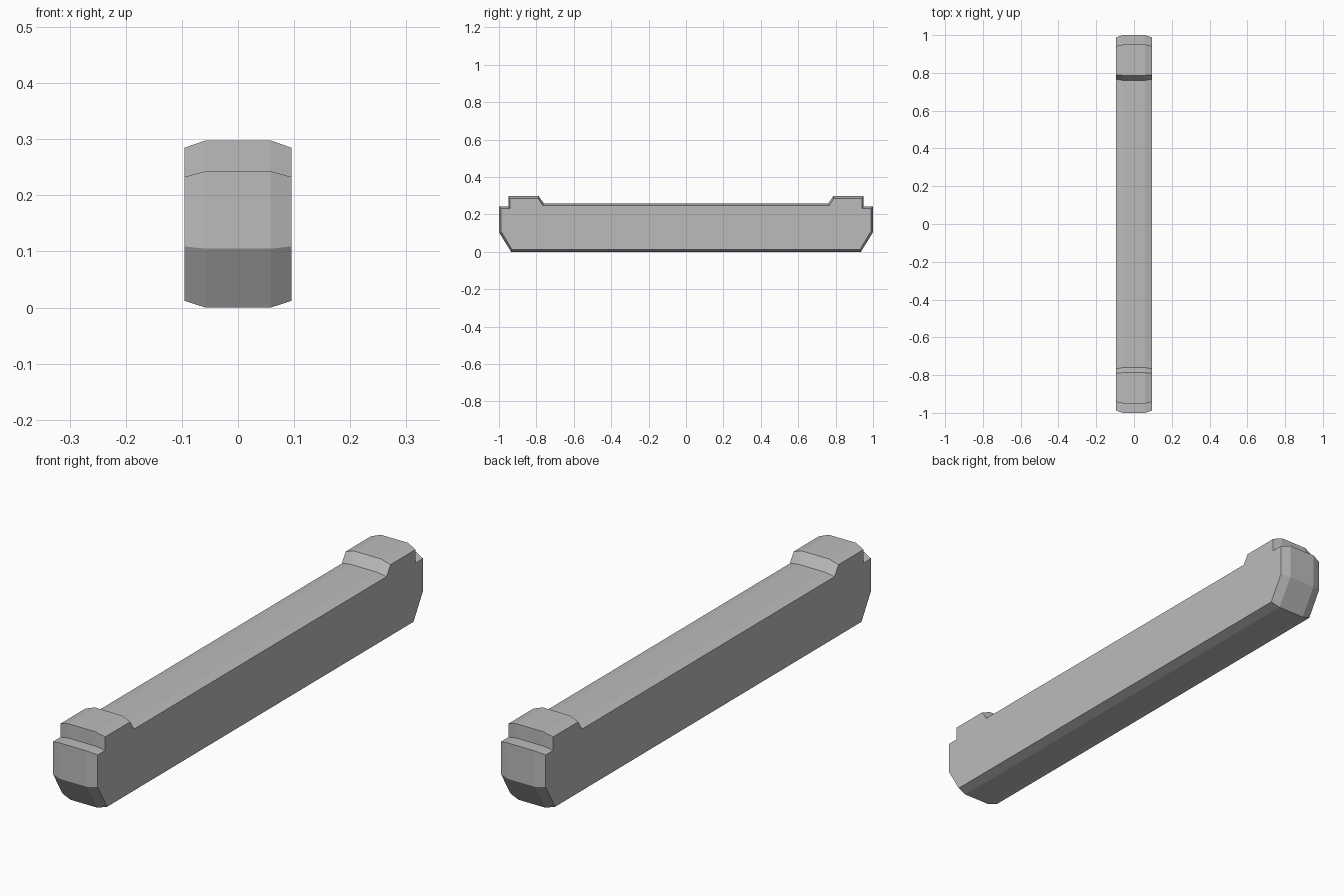
import bpy
import bmesh

cube = bpy.data.objects.get("Cube")
if cube:
    bpy.data.objects.remove(cube, do_unlink=True)

grey = bpy.data.materials.new("plain grey")
grey.use_nodes = True
colour = (0.5, 0.5, 0.5, 1)
grey.diffuse_color = colour
grey.node_tree.nodes["Principled BSDF"].inputs["Base Color"].default_value = colour

# Half side profiles as (y, z): full size in the middle, smaller at the flanks
core = [(0.935, 0), (1, 0.105), (1, 0.243), (0.95, 0.243),
        (0.95, 0.298), (0.787, 0.298), (0.76, 0.258)]
flank = [(0.93, 0.012), (0.988, 0.109), (0.988, 0.233), (0.942, 0.233),
         (0.942, 0.285), (0.79, 0.285), (0.766, 0.248)]


def closed(half):
    """Mirror a half profile front to back into a closed loop."""
    return half + [(-y, z) for y, z in reversed(half)]


# Bar body: four profile loops bridged across the width
bm = bmesh.new()
loops = []
for x, half in ((-0.095, flank), (-0.058, core), (0.058, core), (0.095, flank)):
    loops.append([bm.verts.new((x, y, z)) for y, z in closed(half)])
for a, b in zip(loops, loops[1:]):
    for i in range(len(a)):
        j = (i + 1) % len(a)
        bm.faces.new((a[i], a[j], b[j], b[i]))

# Flat side faces
bm.faces.new(loops[0])
bm.faces.new(loops[-1])
bmesh.ops.recalc_face_normals(bm, faces=bm.faces)

mesh = bpy.data.meshes.new("bar_body")
bm.to_mesh(mesh)
bm.free()
mesh.materials.append(grey)
body = bpy.data.objects.new("bar_body", mesh)
bpy.context.collection.objects.link(body)
